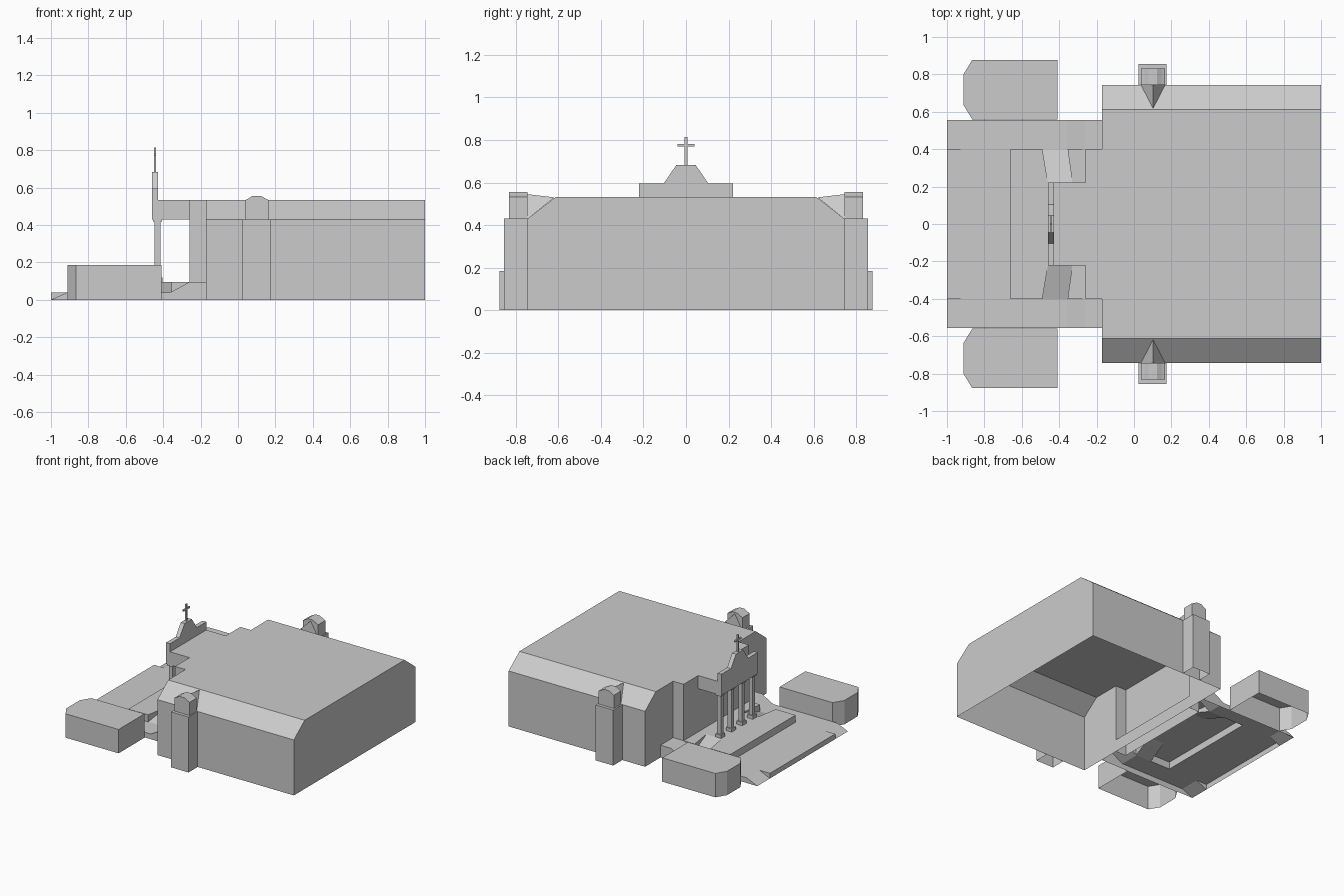
import bpy
import bmesh
from mathutils import Vector

default_cube = bpy.data.objects.get("Cube")
if default_cube:
    bpy.data.objects.remove(default_cube, do_unlink=True)

GREY = (0.6, 0.6, 0.6, 1.0)
stone = bpy.data.materials.new("plain_grey")
stone.use_nodes = True
stone.diffuse_color = GREY
stone.node_tree.nodes["Principled BSDF"].inputs["Base Color"].default_value = GREY


def make_object(name, bm):
    bmesh.ops.recalc_face_normals(bm, faces=bm.faces)
    mesh = bpy.data.meshes.new(name)
    bm.to_mesh(mesh)
    bm.free()
    mesh.materials.append(stone)
    obj = bpy.data.objects.new(name, mesh)
    bpy.context.collection.objects.link(obj)
    return obj


def prism(name, profile, axis, lo, hi):
    """Extrude a 2D profile along an axis; profile holds the other two coordinates."""
    def place(p, t):
        co = list(p)
        co.insert("xyz".index(axis), t)
        return co
    bm = bmesh.new()
    base = bm.faces.new([bm.verts.new(place(p, lo)) for p in profile])
    ext = bmesh.ops.extrude_face_region(bm, geom=[base], use_keep_orig=True)
    top = [v for v in ext["geom"] if isinstance(v, bmesh.types.BMVert)]
    shift = Vector(place((0, 0), hi - lo))
    bmesh.ops.translate(bm, verts=top, vec=shift)
    return make_object(name, bm)


def box(name, x, y, z):
    return prism(name, [(x[0], y[0]), (x[1], y[0]), (x[1], y[1]), (x[0], y[1])], "z", *z)


def hull(name, points):
    bm = bmesh.new()
    for p in points:
        bm.verts.new(p)
    bmesh.ops.convex_hull(bm, input=bm.verts)
    return make_object(name, bm)


def combine(obj, other, operation):
    mod = obj.modifiers.new("join", "BOOLEAN")
    mod.operation = operation
    mod.solver = "EXACT"
    mod.object = other
    bpy.context.view_layer.objects.active = obj
    bpy.ops.object.modifier_apply(modifier=mod.name)
    bpy.data.objects.remove(other, do_unlink=True)


def open_faces(obj, rule):
    """Remove the hidden faces whose vertices all satisfy the rule."""
    bm = bmesh.new()
    bm.from_mesh(obj.data)
    gone = [f for f in bm.faces if all(rule(v.co) for v in f.verts)]
    bmesh.ops.delete(bm, geom=gone, context="FACES")
    bm.to_mesh(obj.data)
    bm.free()


def on_ground(co):
    return co.z < 0.001


HALL_Y, EAVE, ROOF = 0.744, 0.43, 0.532
PODIUM = 0.095

# Main hall with sloped roof sides, joined to the entrance block
hall = prism("main_hall", [(-HALL_Y, 0), (-HALL_Y, EAVE), (-0.612, ROOF),
                           (0.612, ROOF), (HALL_Y, EAVE), (HALL_Y, 0)], "x", -0.17, 1)
combine(hall, box("entrance_block", (-0.26, -0.1), (-0.4, 0.4), (0, ROOF)), "UNION")
open_faces(hall, on_ground)

# Forecourt: low terrace, raised podium, ramps at both sides
forecourt = prism("forecourt", [(-1, 0), (-1, 0.04), (-0.66, 0.04), (-0.66, PODIUM),
                                (-0.17, PODIUM), (-0.17, 0)], "y", -0.4, 0.4)
for s in (-1, 1):
    notch = [(x, s * 0.4, z) for x in (-0.49, -0.355) for z in (0.04, 0.2)]
    notch += [(x, s * 0.222, z) for x in (-0.46, -0.33) for z in (PODIUM, 0.2)]
    combine(forecourt, hull("ramp_cutter", notch), "DIFFERENCE")
for s in (-1, 1):
    lo, hi = sorted((s * 0.4, s * 0.555))
    strip = prism("side_ramp", [(-1, 0), (-0.91, 0.04), (-0.36, 0.04), (-0.26, PODIUM),
                                (-0.17, PODIUM), (-0.17, 0)], "y", lo, hi)
    combine(forecourt, strip, "UNION")
open_faces(forecourt, on_ground)

# Portico slab, stepped gable and cross
box("portico_roof", (-0.46, -0.26), (-0.222, 0.222), (EAVE, ROOF))
prism("gable", [(-0.222, ROOF), (-0.222, 0.595), (-0.105, 0.595), (-0.045, 0.683),
                (0.045, 0.683), (0.105, 0.595), (0.222, 0.595), (0.222, ROOF)],
      "x", -0.46, -0.427)
box("cross_post", (-0.45, -0.439), (-0.006, 0.006), (0.683, 0.815))
box("cross_arm", (-0.45, -0.439), (-0.04, 0.04), (0.77, 0.782))

# Four columns with plinths and capitals
for i in range(4):
    y = -0.195 + i * 0.13
    for part, half, z in (("plinth", 0.025, (PODIUM, 0.12)),
                          ("shaft", 0.016, (0.12, 0.418)),
                          ("capital", 0.024, (0.418, EAVE))):
        box(f"column_{part}", (-0.43 - half, -0.43 + half), (y - half, y + half), z)

for s, side in ((-1, "right"), (1, "left")):
    # Planting beds with chamfered front corners
    bed = prism(f"{side}_bed", [(x, s * y) for x, y in (
        (-0.41, 0.56), (-0.865, 0.56), (-0.912, 0.637), (-0.912, 0.8),
        (-0.865, 0.877), (-0.41, 0.877))], "z", 0, 0.185)
    open_faces(bed, on_ground)

    # Side towers with a faceted arched top and a small roof gusset behind
    ys = sorted((s * HALL_Y, s * 0.856))
    tower = box(f"{side}_tower", (0.025, 0.175), ys, (0, EAVE))
    open_faces(tower, on_ground)
    ys = sorted((s * HALL_Y, s * 0.832))
    prism(f"{side}_tower_top", [(0.037, EAVE), (0.037, 0.532), (0.055, 0.541), (0.078, 0.556),
                                (0.122, 0.556), (0.147, 0.541), (0.167, 0.532),
                                (0.167, EAVE)], "y", *ys)
    hull(f"{side}_gusset", [(0.037, s * HALL_Y, EAVE), (0.167, s * HALL_Y, EAVE),
                            (0.102, s * HALL_Y, 0.545), (0.102, s * 0.618, 0.53)])
